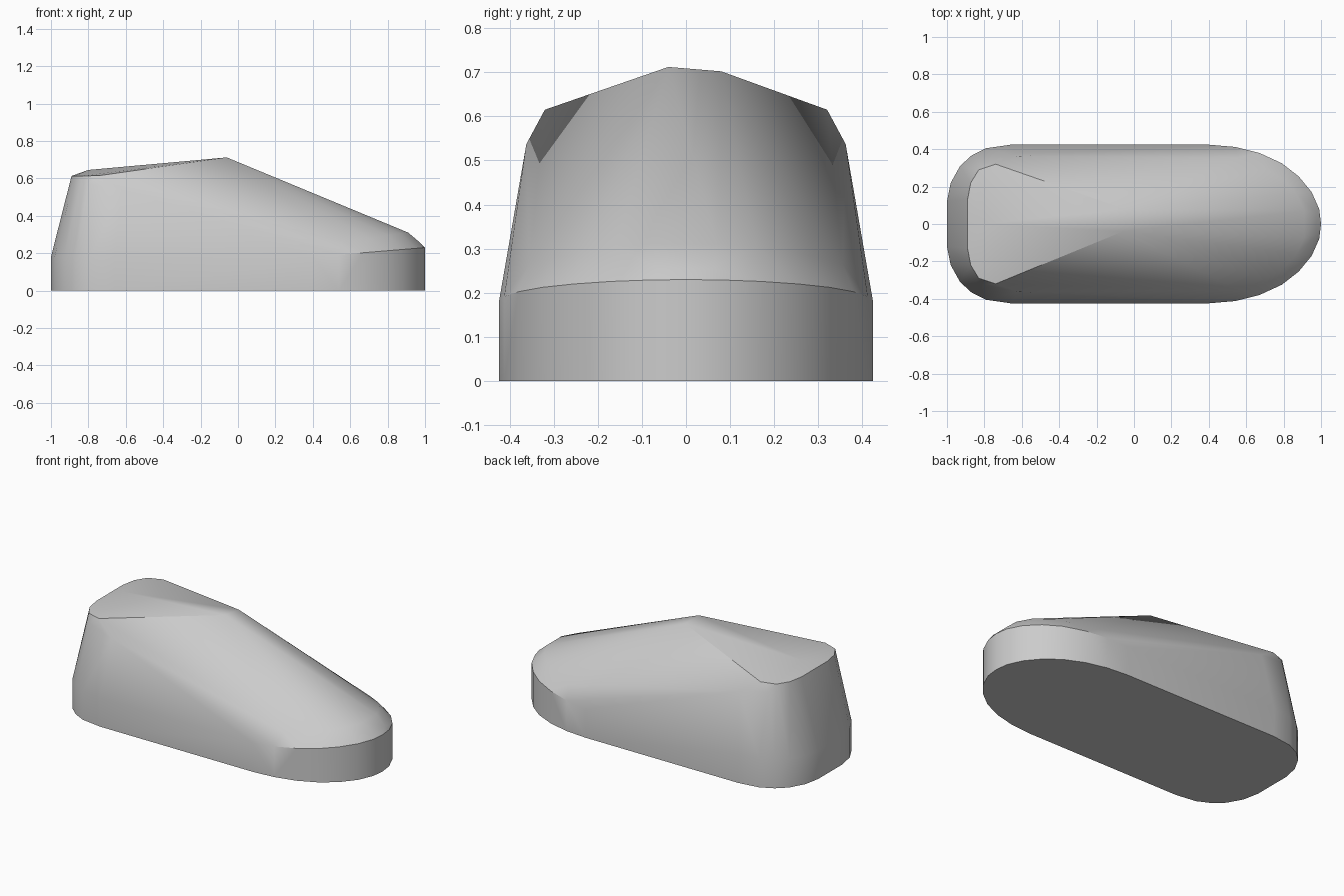
import bpy, bmesh, math

cube = bpy.data.objects.get("Cube")
if cube:
    bpy.data.objects.remove(cube, do_unlink=True)

grey = bpy.data.materials.new("plain grey")
grey.use_nodes = True
colour = (0.6, 0.6, 0.6, 1)
grey.diffuse_color = colour
grey.node_tree.nodes["Principled BSDF"].inputs["Base Color"].default_value = colour

# Half outline of the base, tail to nose
outline = [(-1, 0.12), (-0.98, 0.22), (-0.93, 0.31), (-0.87, 0.365), (-0.79, 0.405),
           (-0.66, 0.424), (0.4, 0.424), (0.54, 0.412), (0.67, 0.38), (0.79, 0.325),
           (0.88, 0.255), (0.95, 0.17), (0.99, 0.08), (1, 0)]
points = []
for x, y in outline:
    wall = 0.18 + 0.05 * max(0, x - 0.4) / 0.6
    points += [(x, y, 0), (x, y, wall)]

# Rear rim and shoulders
points += [(-0.89, 0.13, 0.613), (-0.873, 0.22, 0.613), (-0.83, 0.29, 0.613),
           (-0.74, 0.32, 0.615), (-0.8, 0.325, 0.57), (-0.62, 0.362, 0.537)]

# Rounded upper edge of the nose
points += [(0.91, 0.07, 0.31), (0.87, 0.16, 0.305), (0.8, 0.235, 0.295),
           (0.7, 0.3, 0.28), (0.56, 0.355, 0.265), (0.975, 0.06, 0.255)]

# Mirror across the length, then add the off-centre roof peak
points += [(x, -y, z) for x, y, z in points if y > 0]
points += [(-0.8, 0, 0.645), (-0.06, -0.04, 0.712), (-0.05, 0.08, 0.702)]

# Wrap everything in one closed skin
bm = bmesh.new()
for p in points:
    bm.verts.new(p)
hull = bmesh.ops.convex_hull(bm, input=bm.verts)
loose = {g for g in hull["geom_interior"] + hull["geom_unused"]
         if isinstance(g, bmesh.types.BMVert)}
bmesh.ops.delete(bm, geom=list(loose), context="VERTS")
bmesh.ops.dissolve_limit(bm, angle_limit=math.radians(0.5), verts=bm.verts, edges=bm.edges)
bmesh.ops.recalc_face_normals(bm, faces=bm.faces)

mesh = bpy.data.meshes.new("body_shell")
bm.to_mesh(mesh)
bm.free()
mesh.materials.append(grey)
body = bpy.data.objects.new("body_shell", mesh)
bpy.context.collection.objects.link(body)
bpy.context.view_layer.objects.active = body
body.select_set(True)
bpy.ops.object.shade_smooth_by_angle(angle=math.radians(30))
